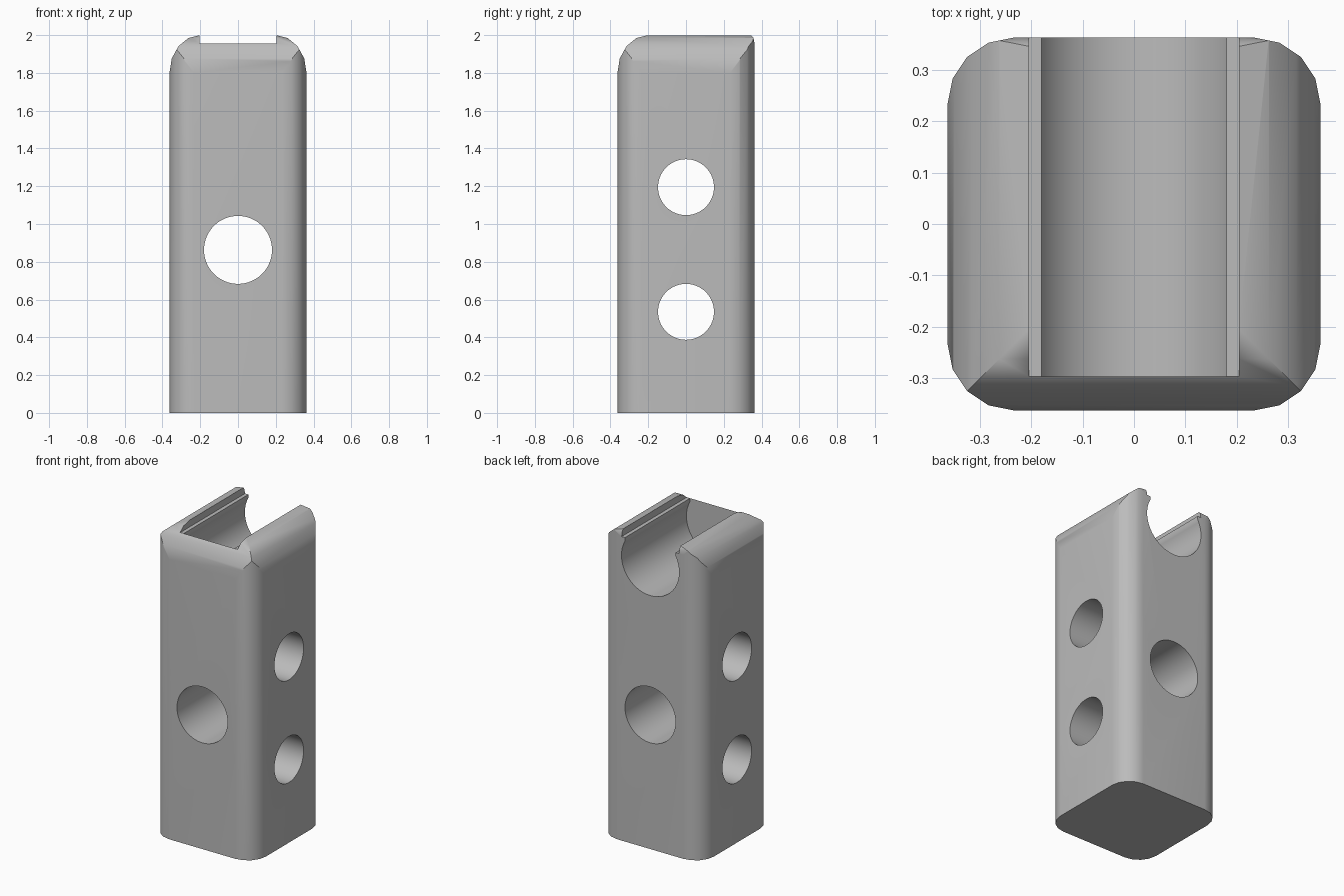
import bpy, bmesh, math
from mathutils import Matrix, Vector

if "Cube" in bpy.data.objects:
    bpy.data.objects.remove(bpy.data.objects["Cube"])

HALF, TOP = 0.363, 2.0
AXES = {"x": lambda a, b, d: (d, a, b),
        "y": lambda a, b, d: (a, d, b),
        "z": lambda a, b, d: (a, b, d)}

grey = bpy.data.materials.new("plain grey")
grey.use_nodes = True
grey.diffuse_color = (0.5, 0.5, 0.5, 1)
grey.node_tree.nodes["Principled BSDF"].inputs["Base Color"].default_value = grey.diffuse_color


def arc(cx, cy, rx, ry, start, end, steps):
    angles = [math.radians(start + (end - start) * i / steps) for i in range(steps + 1)]
    return [(cx + rx * math.cos(t), cy + ry * math.sin(t)) for t in angles]


def prism(name, outline, axis, lo, hi):
    """Extrude a closed 2D outline along an axis."""
    bm = bmesh.new()
    face = bm.faces.new([bm.verts.new(AXES[axis](a, b, lo)) for a, b in outline])
    made = bmesh.ops.extrude_face_region(bm, geom=[face])["geom"]
    shift = Vector(AXES[axis](0, 0, hi - lo))
    bmesh.ops.translate(bm, vec=shift, verts=[v for v in made if isinstance(v, bmesh.types.BMVert)])
    bmesh.ops.recalc_face_normals(bm, faces=bm.faces)
    mesh = bpy.data.meshes.new(name)
    bm.to_mesh(mesh)
    bm.free()
    mesh.materials.append(grey)
    obj = bpy.data.objects.new(name, mesh)
    bpy.context.collection.objects.link(obj)
    return obj


def combine(obj, tool, operation):
    """Apply a boolean and discard the tool."""
    mod = obj.modifiers.new("cut", "BOOLEAN")
    mod.operation, mod.object, mod.solver = operation, tool, "EXACT"
    bpy.context.view_layer.objects.active = obj
    bpy.ops.object.modifier_apply(modifier=mod.name)
    bpy.data.objects.remove(tool)


# Upright block with rounded vertical corners
r, c = 0.13, HALF - 0.13
corners = []
for sx, sy, start in ((1, 1, 0), (-1, 1, 90), (-1, -1, 180), (1, -1, 270)):
    corners += arc(sx * c, sy * c, r, r, start, start + 90, 4)
block = prism("block", corners, "z", 0, TOP)

# Rounded top edges: both sides, the front, and a small chamfer at the back
rx, rz = 0.163, 0.2
left_arc = arc(HALF - rx, TOP - rz, rx, rz, 0, 90, 4)
right_arc = [(-a, b) for a, b in reversed(left_arc)]
wide = HALF
side_profile = [(wide, -0.1)] + left_arc + right_arc + [(-wide, -0.1)]
combine(block, prism("side_rounding", side_profile, "y", -1, 1), "INTERSECT")
front_profile = [(wide, -0.1), (wide, 1.955), (0.357, 1.985), (0.345, TOP)] + right_arc + [(-wide, -0.1)]
combine(block, prism("front_rounding", front_profile, "x", -1, 1), "INTERSECT")

# Channel open at the top and back: round trough, narrow neck and stepped lip
radius, mid, neck, lip = 0.205, 1.835, 0.18, 0.204
angle = math.degrees(math.acos(neck / radius))
trough = arc(0, mid, radius, radius, 180 - angle, 360 + angle, 48)
channel = trough + [(neck, 1.955), (lip, 1.955), (lip, 2.2), (-lip, 2.2), (-lip, 1.955), (-neck, 1.955)]
combine(block, prism("channel_cutter", channel, "y", -0.297, 1), "DIFFERENCE")

# Through holes: one front to back, two side to side
for axis, z, hole in (("y", 0.863, 0.18), ("x", 0.535, 0.148), ("x", 1.195, 0.148)):
    outline = arc(0, z, hole, hole, 0, 360, 64)[:-1]
    combine(block, prism("hole_cutter", outline, axis, -1, 1), "DIFFERENCE")

# Smooth curves with crisp edges
bpy.ops.object.select_all(action="DESELECT")
block.select_set(True)
bpy.context.view_layer.objects.active = block
bpy.ops.object.shade_smooth_by_angle(angle=math.radians(30))
weighted = block.modifiers.new("flat_face_normals", "WEIGHTED_NORMAL")
weighted.keep_sharp = True
